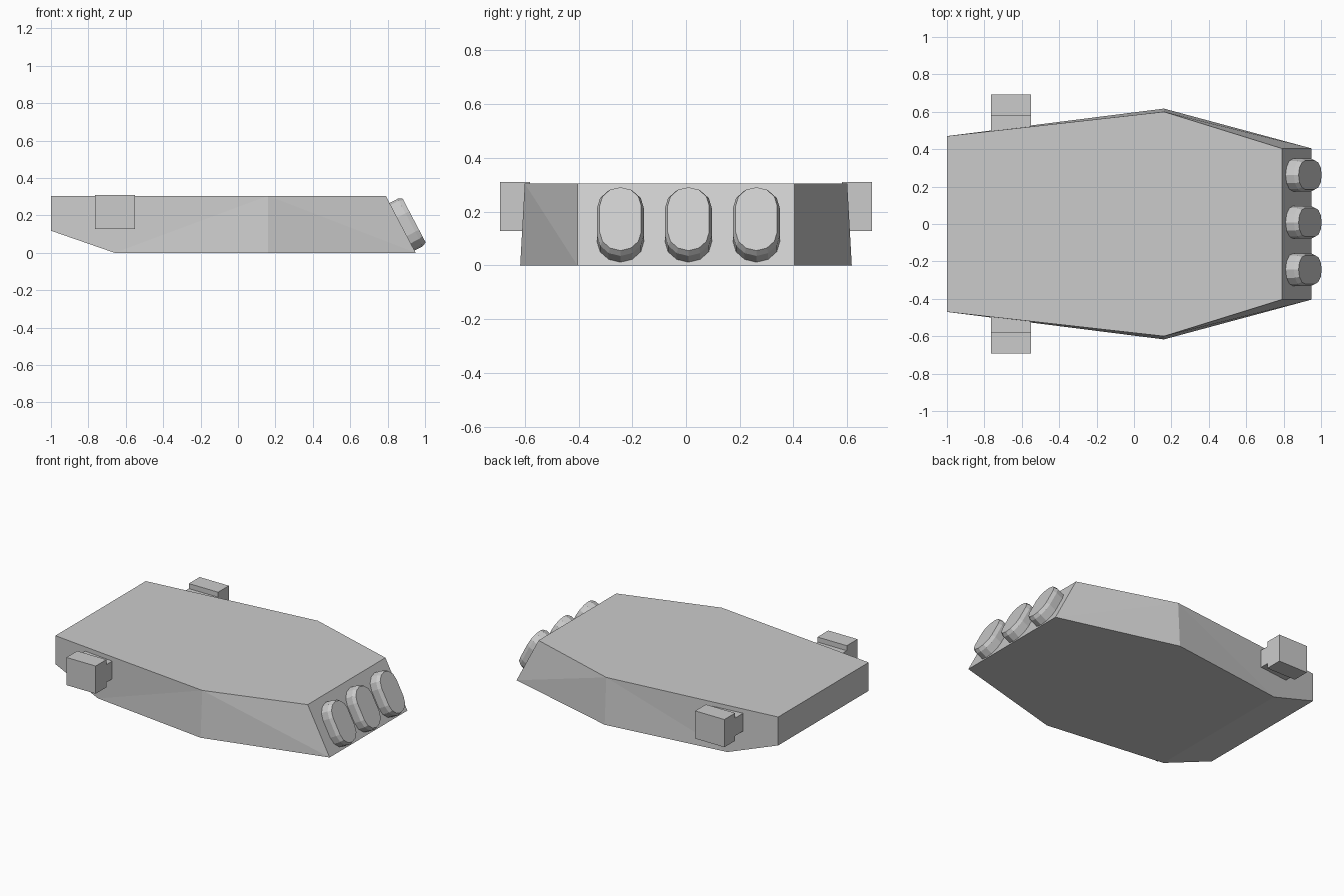
import bpy, bmesh
from math import pi, sin, cos
from mathutils import Vector

if "Cube" in bpy.data.objects:
    bpy.data.objects.remove(bpy.data.objects["Cube"])


def finish(name, bm):
    bmesh.ops.recalc_face_normals(bm, faces=bm.faces)
    mesh = bpy.data.meshes.new(name)
    bm.to_mesh(mesh)
    bm.free()
    obj = bpy.data.objects.new(name, mesh)
    bpy.context.collection.objects.link(obj)
    return obj


# Hull: half cross-line points (x, y, z), mirrored to both sides
H = 0.305
rail = [(-1, 0.47, H), (0.16, 0.60, H), (0.79, 0.404, H),
        (0.95, 0.404, 0), (0.16, 0.617, 0), (-0.66, 0.513, 0), (-1, 0.47, 0.118)]
bm = bmesh.new()
left = [bm.verts.new(p) for p in rail]
right = [bm.verts.new((x, -y, z)) for x, y, z in rail]
for s in (left, right):
    for face in ((0, 1, 5, 6), (1, 4, 5), (1, 3, 4), (1, 2, 3)):
        bm.faces.new([s[i] for i in face])
for strip in ((0, 1, 2), (2, 3), (3, 4, 5), (5, 6), (6, 0)):
    bm.faces.new([left[i] for i in strip] + [right[i] for i in reversed(strip)])
finish("hull", bm)

# Nozzles: chamfered rounded slabs standing on the sloped end face
slope = Vector((0.16, 0, -H)).normalized()
normal = Vector((H, 0, 0.16)).normalized()
side = Vector((0, 1, 0))


def oblong(radius, straight, segs=6):
    pts = []
    for end in (0, 1):
        for i in range(segs + 1):
            a = pi * (end + i / segs)
            shift = straight / 2 if end == 0 else -straight / 2
            pts.append((radius * cos(a), radius * sin(a) + shift))
    return pts


def nozzle(name, y):
    bm = bmesh.new()
    centre = Vector((0.877, y, 0.139))
    rings = []
    for depth, radius in ((-0.01, 0.0875), (0.05, 0.0875), (0.073, 0.077)):
        rings.append([bm.verts.new(centre + normal * depth + side * u + slope * v)
                      for u, v in oblong(radius, 0.112)])
    for a, b in zip(rings, rings[1:]):
        for i in range(len(a)):
            j = (i + 1) % len(a)
            bm.faces.new((a[i], a[j], b[j], b[i]))
    bm.faces.new(rings[0])
    bm.faces.new(rings[-1])
    finish(name, bm)


for i in range(3):
    nozzle(f"nozzle_{i + 1}", 0.009 + (i - 1) * 0.253)

# Side blocks: T-shaped profile (y, z) extruded along x
profile = [(0.49, 0.16), (0.58, 0.16), (0.58, 0.128), (0.692, 0.128),
           (0.692, 0.31), (0.58, 0.31), (0.58, 0.277), (0.49, 0.277)]
for name, sgn in (("side_block_left", -1), ("side_block_right", 1)):
    bm = bmesh.new()
    face = bm.faces.new([bm.verts.new((-0.764, sgn * y, z)) for y, z in profile])
    ext = bmesh.ops.extrude_face_region(bm, geom=[face], use_keep_orig=True)
    verts = [v for v in ext["geom"] if isinstance(v, bmesh.types.BMVert)]
    bmesh.ops.translate(bm, verts=verts, vec=(0.213, 0, 0))
    finish(name, bm)
